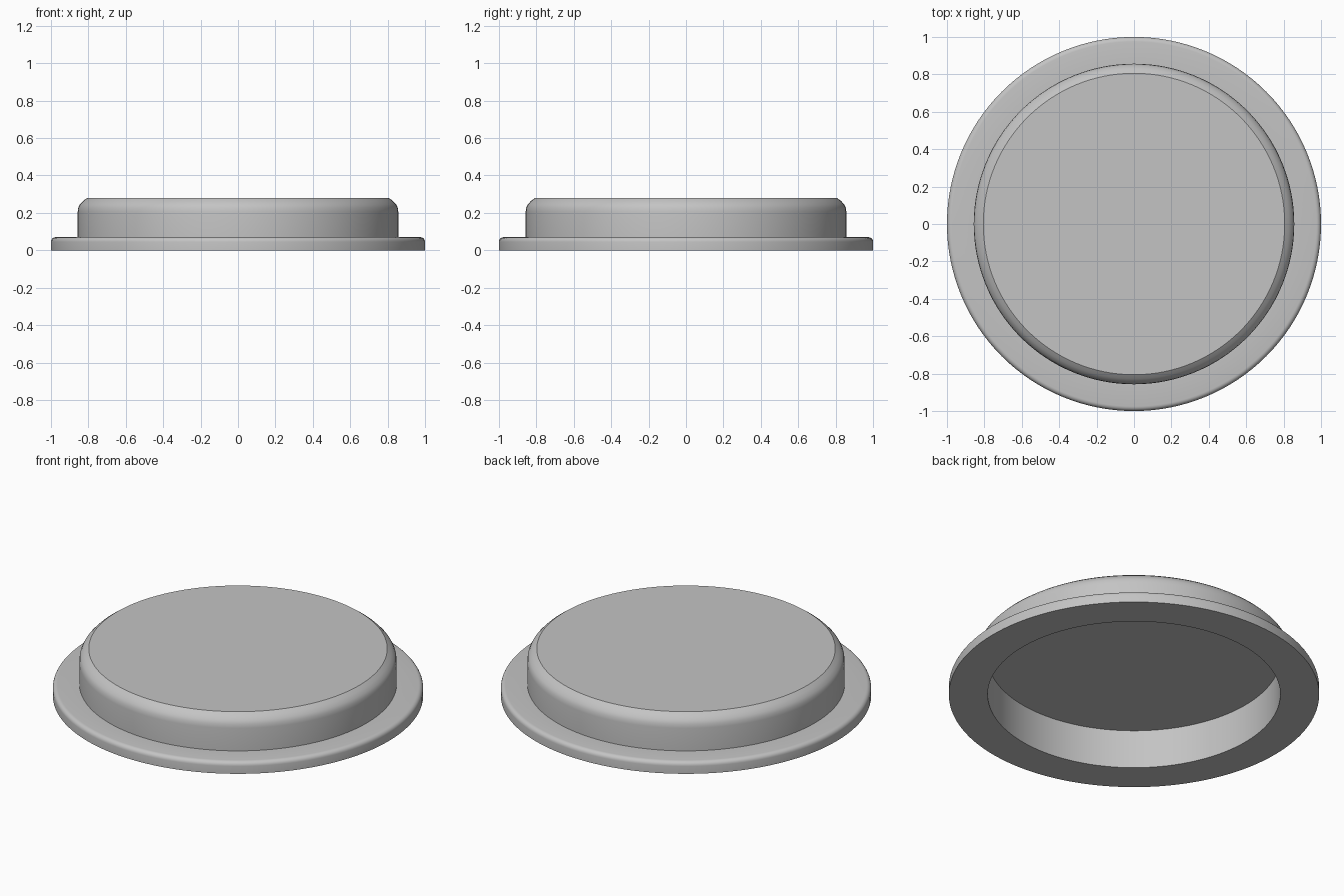
import bpy
import bmesh
import math

SEGMENTS = 128

cube = bpy.data.objects.get("Cube")
if cube:
    bpy.data.objects.remove(cube, do_unlink=True)

grey = bpy.data.materials.new("plain grey")
grey.use_nodes = True
colour = (0.55, 0.55, 0.55, 1)
grey.diffuse_color = colour
grey.node_tree.nodes["Principled BSDF"].inputs["Base Color"].default_value = colour


def arc(cx, cz, radius, steps=5):
    """Quarter round from the vertical side to the flat top."""
    angles = [math.pi / 2 * i / steps for i in range(steps + 1)]
    return [(cx + radius * math.cos(a), cz + radius * math.sin(a)) for a in angles]


def lathe(name, profile):
    """Turn a profile of (radius, height) points about z, with flat end discs."""
    bm = bmesh.new()
    rings = []
    for r, z in profile:
        ring = bmesh.ops.create_circle(bm, segments=SEGMENTS, radius=r)["verts"]
        for v in ring:
            v.co.z = z
        rings.append(ring)
    for a, b in zip(rings, rings[1:]):
        for i in range(SEGMENTS):
            j = (i + 1) % SEGMENTS
            bm.faces.new((a[i], a[j], b[j], b[i]))
    bm.faces.new(rings[0])
    bm.faces.new(rings[-1])
    bmesh.ops.recalc_face_normals(bm, faces=bm.faces)
    mesh = bpy.data.meshes.new(name)
    bm.to_mesh(mesh)
    bm.free()
    mesh.materials.append(grey)
    obj = bpy.data.objects.new(name, mesh)
    bpy.context.collection.objects.link(obj)
    bpy.ops.object.select_all(action="DESELECT")
    obj.select_set(True)
    bpy.context.view_layer.objects.active = obj
    bpy.ops.object.shade_smooth_by_angle(angle=math.radians(28))
    return obj


# Hollow underside, flange with a rounded rim, then the raised drum
recess = [(0.79, 0.23), (0.79, 0)]
flange = [(1, 0)] + arc(0.975, 0.045, 0.025)
drum = [(0.857, 0.07), (0.857, 0.205), (0.854, 0.228),
        (0.845, 0.246), (0.828, 0.264), (0.806, 0.28)]
lathe("round_lid", recess + flange + drum)
